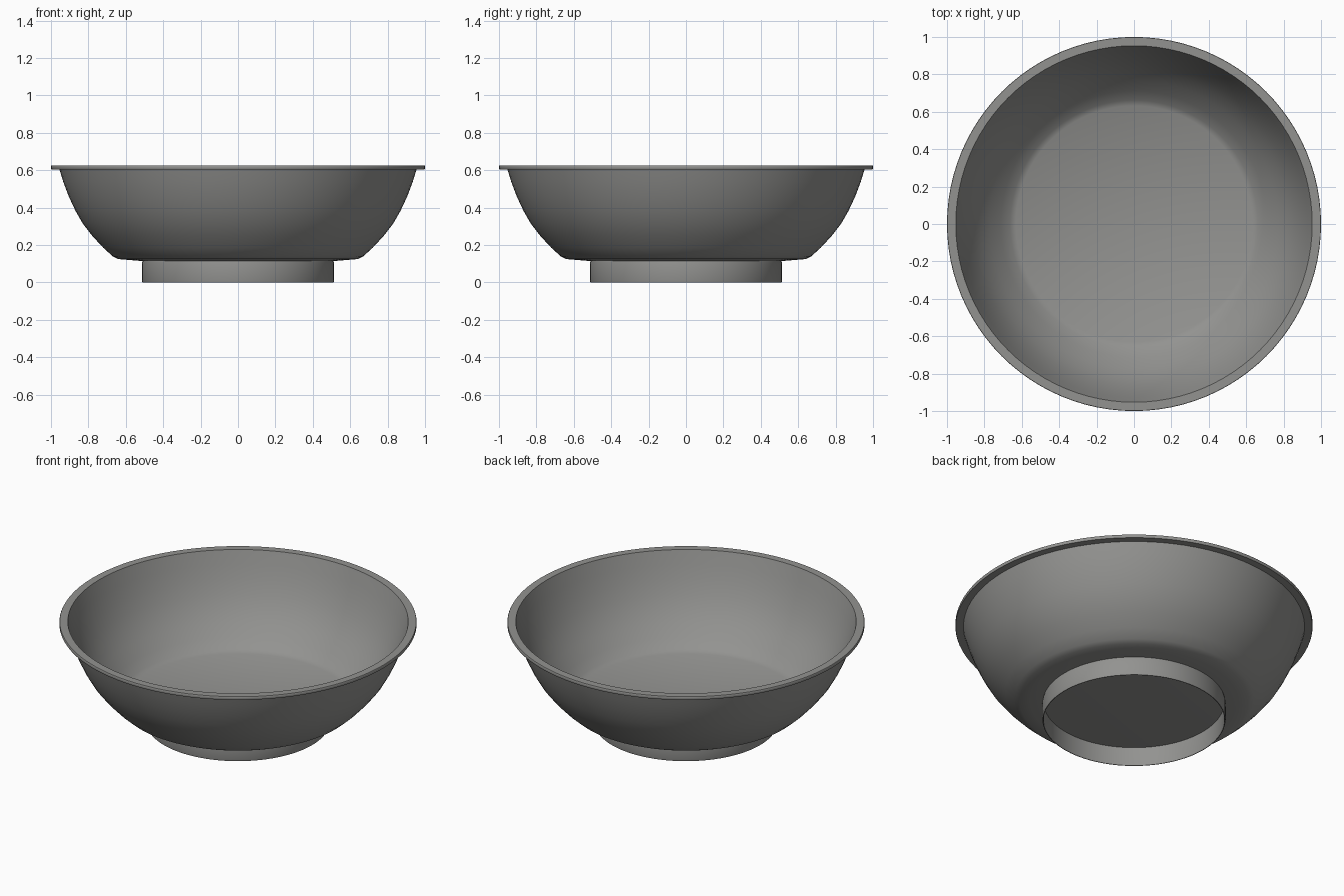
import bpy, bmesh, math
from mathutils import Matrix, Vector

cube = bpy.data.objects.get("Cube")
if cube:
    bpy.data.objects.remove(cube)

SEGMENTS = 96
grey = bpy.data.materials.new("warm grey")
grey.use_nodes = True
colour = (0.29, 0.29, 0.28, 1)
grey.diffuse_color = colour
grey.node_tree.nodes["Principled BSDF"].inputs["Base Color"].default_value = colour


def lathe(name, profile):
    """Spin an (r, z) profile around the z axis."""
    bm = bmesh.new()
    verts = [bm.verts.new((r, 0, z)) for r, z in profile]
    edges = [bm.edges.new(pair) for pair in zip(verts, verts[1:])]
    bmesh.ops.spin(bm, geom=verts + edges, cent=(0, 0, 0), axis=(0, 0, 1),
                   angle=math.tau, steps=SEGMENTS, use_merge=True)
    bmesh.ops.remove_doubles(bm, verts=bm.verts, dist=0.0005)
    bmesh.ops.recalc_face_normals(bm, faces=bm.faces)
    mesh = bpy.data.meshes.new(name)
    bm.to_mesh(mesh)
    bm.free()
    mesh.materials.append(grey)
    obj = bpy.data.objects.new(name, mesh)
    bpy.context.collection.objects.link(obj)
    bpy.ops.object.select_all(action="DESELECT")
    obj.select_set(True)
    bpy.context.view_layer.objects.active = obj
    bpy.ops.object.shade_smooth_by_angle(angle=math.radians(30))
    return obj


# Bowl: outer wall, flat lip, inner wall and floor
wall = [(0.64, 0.125), (0.67, 0.14), (0.72, 0.185), (0.78, 0.25), (0.83, 0.315),
        (0.87, 0.385), (0.905, 0.46), (0.935, 0.54), (0.955, 0.605)]
underside = [(0, 0.115), (0.52, 0.115), (0.58, 0.12)]
lip = [(0.998, 0.605), (1.0, 0.609), (1.0, 0.621), (0.998, 0.625), (0.953, 0.625)]
inside = [(r - 0.008, z + 0.006) for r, z in reversed(wall[:-1])]
lathe("bowl", underside + wall + lip + inside + [(0, 0.13)])

# Hollow foot ring, thin walled
lathe("foot_ring", [(0.51, 0.118), (0.514, 0.1), (0.514, 0.012), (0.511, 0),
                    (0.507, 0), (0.505, 0.012), (0.505, 0.118), (0.51, 0.118)])
